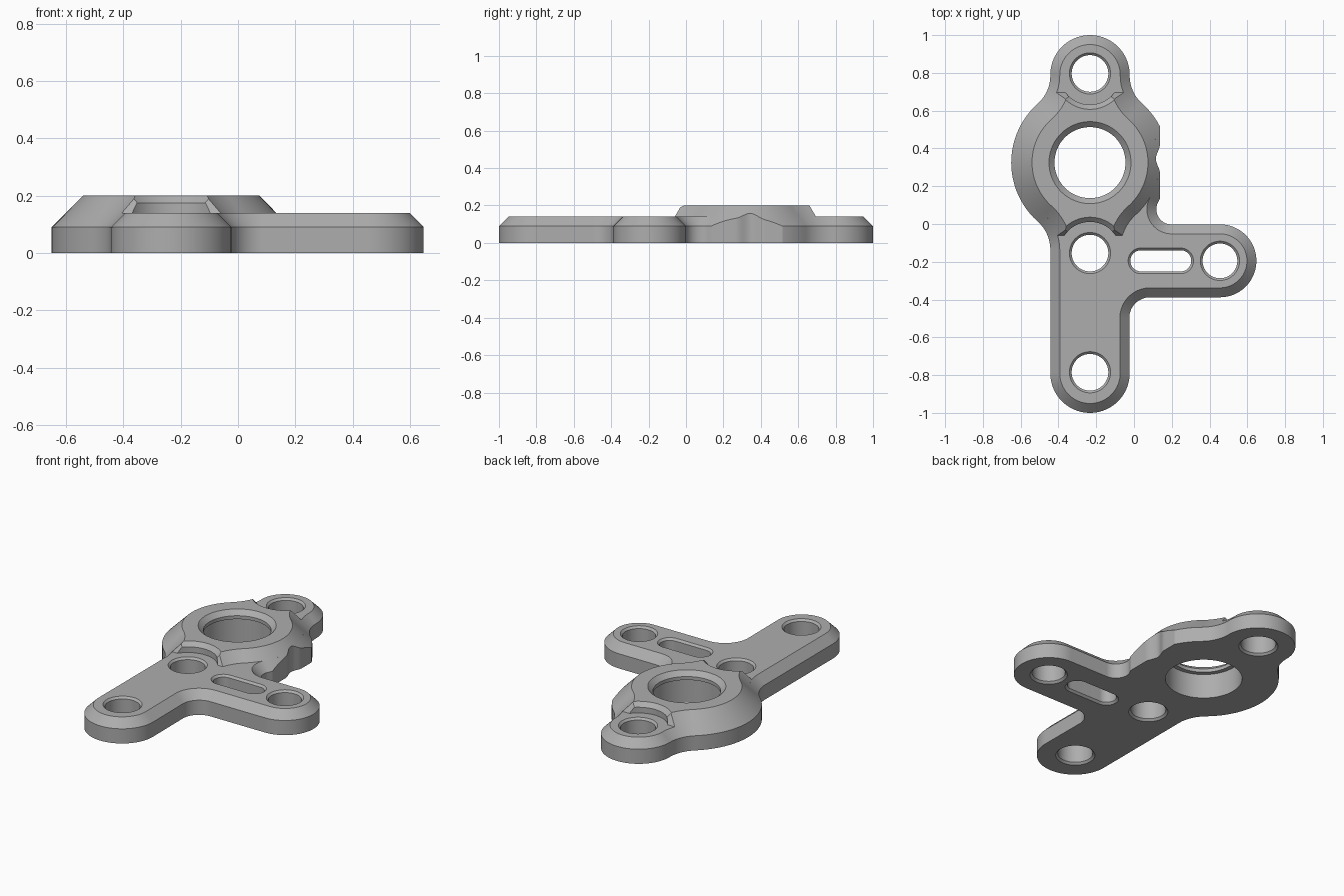
import bpy, bmesh
from math import sin, cos, asin, acos, atan2, sqrt, radians, degrees, pi

if "Cube" in bpy.data.objects:
    bpy.data.objects.remove(bpy.data.objects["Cube"], do_unlink=True)

# One plain metal colour
metal = bpy.data.materials.new("grey metal")
metal.use_nodes = True
GREY = (0.42, 0.42, 0.42, 1)
metal.diffuse_color = GREY
metal.node_tree.nodes["Principled BSDF"].inputs["Base Color"].default_value = GREY

# Main sizes: hub circle, neck half width, blend radius
HX, HY, HUB = -0.233, 0.325, 0.417
NECK, BLEND = 0.21, 0.2
BX = NECK + BLEND
BY = sqrt((HUB + BLEND) ** 2 - BX ** 2)
PHI = degrees(atan2(BY, BX))


def arc(cx, cy, r, a0, a1):
    n = max(4, int(abs(a1 - a0) / 4))
    angles = [radians(a0 + (a1 - a0) * i / n) for i in range(n + 1)]
    return [(cx + r * cos(a), cy + r * sin(a)) for a in angles]


def loft(name, layers):
    """Solid through a stack of (z, ring) layers with equal point counts."""
    bm = bmesh.new()
    rings = [[bm.verts.new((x, y, z)) for x, y in ring] for z, ring in layers]
    n = len(rings[0])
    for low, high in zip(rings, rings[1:]):
        for i in range(n):
            j = (i + 1) % n
            bm.faces.new((low[i], low[j], high[j], high[i]))
    bm.faces.new(rings[0][::-1])
    bm.faces.new(rings[-1])
    bmesh.ops.remove_doubles(bm, verts=bm.verts[:], dist=1e-5)
    bmesh.ops.recalc_face_normals(bm, faces=bm.faces[:])
    mesh = bpy.data.meshes.new(name)
    bm.to_mesh(mesh)
    bm.free()
    mesh.materials.append(metal)
    obj = bpy.data.objects.new(name, mesh)
    bpy.context.collection.objects.link(obj)
    return obj


def slot_cutter(name, x0, x1, y, profile):
    """Round or oblong cutter from a (z, radius) profile."""
    return loft(name, [(z, arc(x1, y, r, -90, 90) + arc(x0, y, r, 90, 270))
                       for z, r in profile])


# Plate outline: (x, y, radius, start, end, +1 convex or -1 concave)
ARM_Y, ARM_R, ARM_X = -0.195, 0.193, 0.455
CORNER = 0.08
CY = ARM_Y + ARM_R + CORNER
CX = HX + sqrt((HUB + CORNER) ** 2 - (CY - HY) ** 2)
CA = degrees(atan2(CY - HY, CX - HX))
OUTLINE = [
    (ARM_X, ARM_Y, ARM_R, -90, 90, 1),
    (CX, CY, CORNER, 270, 180 + CA, -1),
    (HX, HY, HUB, CA, PHI, 1),
    (HX + BX, HY + BY, BLEND, 180 + PHI, 180, -1),
    (HX, 0.79, NECK, 0, 180, 1),
    (HX - BX, HY + BY, BLEND, 0, -PHI, -1),
    (HX, HY, HUB, 180 - PHI, 180 + PHI, 1),
    (HX - BX, HY - BY, BLEND, PHI, 0, -1),
    (HX, -0.79, NECK, 180, 360, 1),
    (0.085, -0.498, 0.11, 180, 90, -1),
]


def plate_ring(inset):
    return [p for x, y, r, a, b, s in OUTLINE
            for p in arc(x, y, r - s * inset, a, b)]


def boss_ring(inset, back, front):
    """Hub circle flaring into the necks, cut square at both ends."""
    def quarter(sx, sy, end):
        flare = BLEND + inset
        stop = degrees(asin((BY - end) / flare))
        pts = arc(0, 0, HUB - inset, 0, PHI)
        # fixed point count keeps all layers matched
        n = 16
        for i in range(1, n + 1):
            a = radians(180 + PHI + (stop - PHI) * i / n)
            pts.append((BX + flare * cos(a), BY + flare * sin(a)))
        pts = [(HX + sx * x, HY + sy * y) for x, y in pts]
        return pts if sx * sy > 0 else pts[::-1]
    return (quarter(1, 1, back) + quarter(-1, 1, back)
            + quarter(-1, -1, front) + quarter(1, -1, front))


plate = loft("base_plate", [(0, plate_ring(0)), (0.09, plate_ring(0)),
                            (0.14, plate_ring(0.05))])
boss = loft("raised_hub", [(0.12, boss_ring(0.07, 0.36, 0.375)),
                           (0.14, boss_ring(0.05, 0.37, 0.385)),
                           (0.20, boss_ring(0.11, 0.335, 0.35))])

# Cutters shared by both parts
shared = [slot_cutter("bore_cutter", HX, HX, HY,
                      [(-0.1, 0.213), (0.15, 0.213), (0.151, 0.188),
                       (0.172, 0.188), (0.20, 0.217), (0.22, 0.238)])]
HOLES = [(HX, HX, 0.797, 0.097), (HX, HX, -0.154, 0.097),
         (HX, HX, -0.785, 0.097), (ARM_X, ARM_X, ARM_Y, 0.092),
         (0.037, 0.247, ARM_Y, 0.056)]
for x0, x1, y, r in HOLES:
    wide = r + 0.012
    shared.append(slot_cutter("hole_cutter", x0, x1, y, [
        (-0.02, wide), (0, wide), (0.012, r), (0.128, r),
        (0.14, wide), (0.3, wide)]))

# Flat side trim with a shallow scallop
trim = [(0.5, 0.13)]
for i in range(33):
    y = 0.13 + 0.4 * i / 32
    t = min(1, abs(y - 0.345) / 0.08)
    trim.append((0.138 - 0.011 * (1 + cos(pi * t)), y))
trim.append((0.5, 0.53))
shared.append(loft("side_trim_cutter", [(-0.1, trim), (0.3, trim)]))

# Spot faces carve only the raised hub around its two bolt holes
spots = [slot_cutter("spot_face_cutter", HX, HX, y,
                     [(0.05, 0.165), (0.175, 0.165), (0.20, 0.19), (0.22, 0.21)])
         for y in (0.797, -0.154)]


def finish(obj, cutters):
    bpy.ops.object.select_all(action="DESELECT")
    bpy.context.view_layer.objects.active = obj
    obj.select_set(True)
    for cutter in cutters:
        mod = obj.modifiers.new("cut", "BOOLEAN")
        mod.operation = "DIFFERENCE"
        mod.solver = "EXACT"
        mod.object = cutter
        bpy.ops.object.modifier_apply(modifier=mod.name)
    bpy.ops.object.shade_smooth_by_angle(angle=radians(25))


finish(plate, shared)
finish(boss, shared + spots)
for cutter in shared + spots:
    bpy.data.objects.remove(cutter, do_unlink=True)
